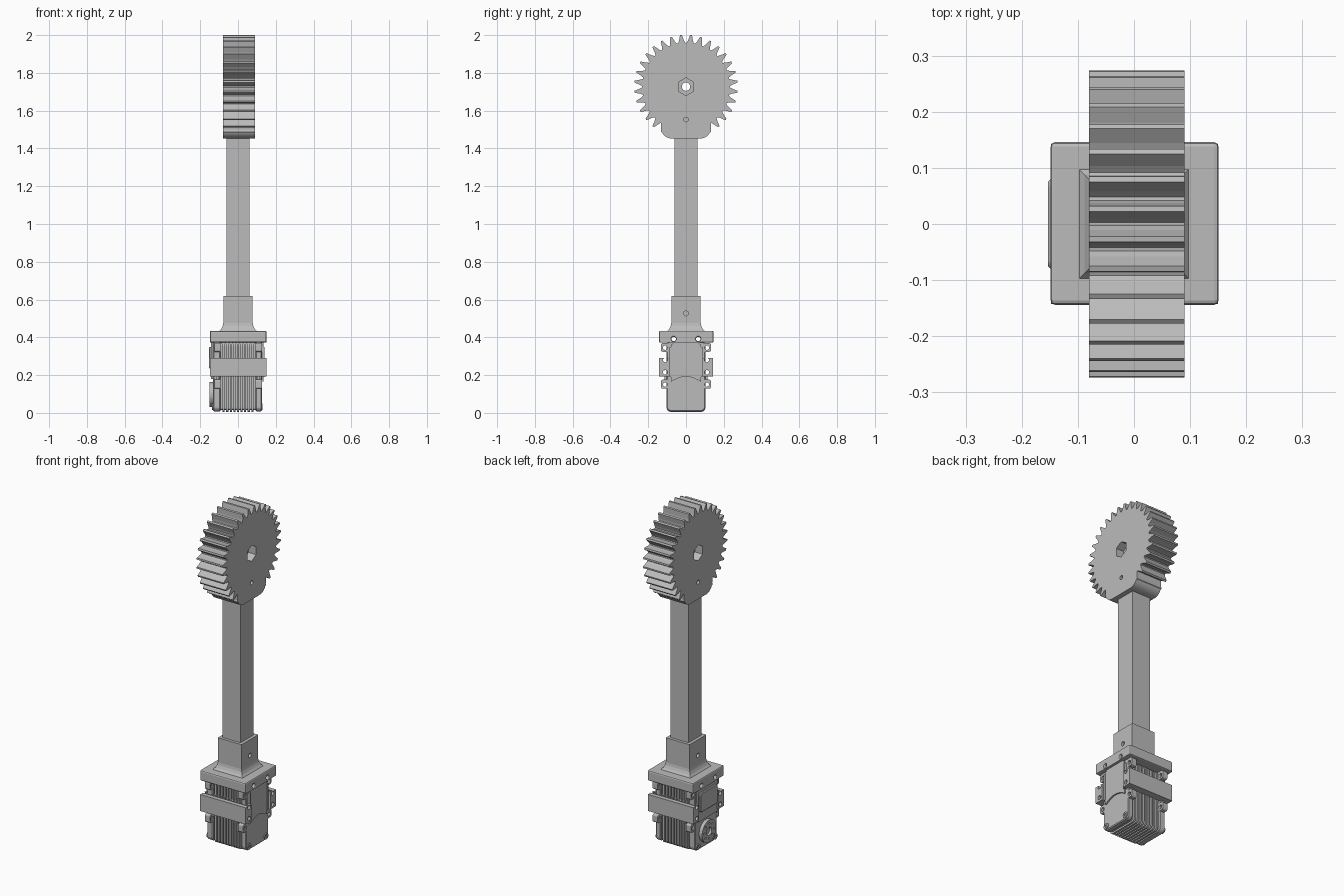
import bpy, bmesh, math
from math import sin, cos, pi, radians

if "Cube" in bpy.data.objects:
    bpy.data.objects.remove(bpy.data.objects["Cube"], do_unlink=True)

grey = bpy.data.materials.new("plain grey")
grey.use_nodes = True
grey.diffuse_color = (0.5, 0.5, 0.5, 1)
grey.node_tree.nodes["Principled BSDF"].inputs["Base Color"].default_value = (0.5, 0.5, 0.5, 1)


def loft(name, rings):
    """Skin a list of equal-length point rings and cap both ends."""
    bm = bmesh.new()
    rows = [[bm.verts.new(p) for p in ring] for ring in rings]
    n = len(rows[0])
    for a, b in zip(rows, rows[1:]):
        for i in range(n):
            bm.faces.new((a[i], a[(i + 1) % n], b[(i + 1) % n], b[i]))
    bm.faces.new(rows[0])
    bm.faces.new(rows[-1])
    bmesh.ops.recalc_face_normals(bm, faces=bm.faces)
    mesh = bpy.data.meshes.new(name)
    bm.to_mesh(mesh)
    bm.free()
    mesh.materials.append(grey)
    ob = bpy.data.objects.new(name, mesh)
    bpy.context.collection.objects.link(ob)
    return ob


def prism(name, pts, x0, x1):
    return loft(name, [[(x, y, z) for y, z in pts] for x in (x0, x1)])


def rect(y0, y1, z0, z1):
    return [(y0, z0), (y1, z0), (y1, z1), (y0, z1)]


def box(name, x0, x1, y0, y1, z0, z1):
    return prism(name, rect(y0, y1, z0, z1), x0, x1)


def circle(y, z, r, n=20, turn=0.0):
    return [(y + r * cos(turn + 2 * pi * i / n), z + r * sin(turn + 2 * pi * i / n)) for i in range(n)]


def rounded(y0, y1, z0, z1, r, n=5):
    pts = []
    corners = [(y1 - r, z1 - r), (y0 + r, z1 - r), (y0 + r, z0 + r), (y1 - r, z0 + r)]
    for k, (cy, cz) in enumerate(corners):
        for i in range(n + 1):
            a = (k + i / n) * pi / 2
            pts.append((cy + r * cos(a), cz + r * sin(a)))
    return pts


def combine(ob, other, operation):
    """Boolean another object into ob and discard it."""
    other.hide_render = True
    mod = ob.modifiers.new("combine", 'BOOLEAN')
    mod.operation, mod.solver, mod.object = operation, 'EXACT', other
    bpy.context.view_layer.objects.active = ob
    bpy.ops.object.modifier_apply(modifier=mod.name)
    bpy.data.objects.remove(other, do_unlink=True)


def cut(ob, pts, x0=-0.3, x1=0.3):
    combine(ob, prism("cutter", pts, x0, x1), 'DIFFERENCE')


def bevel(ob, width, segments=2):
    mod = ob.modifiers.new("soft edges", 'BEVEL')
    mod.width, mod.segments = width, segments
    mod.limit_method, mod.angle_limit = 'ANGLE', radians(40)


# Gear wheel with a rounded foot
TEETH, GZ = 32, 1.727
outline = []
for t in range(TEETH):
    mid = pi / 2 - pi / TEETH + t * 2 * pi / TEETH
    for off, r in ((-0.085, 0.232), (-0.055, 0.245), (-0.018, 0.274),
                   (0.018, 0.274), (0.055, 0.245), (0.085, 0.232)):
        outline.append((r * cos(mid + off), GZ + r * sin(mid + off)))
gear = prism("gear_wheel", outline, -0.08, 0.09)
combine(gear, prism("gear_foot", rounded(-0.132, 0.132, 1.453, 1.6, 0.055, 8), -0.08, 0.09), 'UNION')
cut(gear, circle(0, GZ, 0.022, 24))
for x0, x1 in ((-0.2, -0.03), (0.04, 0.2)):
    cut(gear, circle(0, GZ, 0.047, 6, pi / 2), x0, x1)
for x0, x1 in ((-0.2, -0.06), (0.07, 0.2)):
    cut(gear, circle(0, 1.553, 0.012), x0, x1)

# Square shaft
box("square_shaft", -0.06, 0.06, -0.061, 0.061, 0.46, 1.5)

# Sleeve flaring into the mounting plate
sleeve_rings = []
for half, z in ((0.1, 0.43), (0.096, 0.436), (0.088, 0.445), (0.081, 0.46), (0.078, 0.475), (0.078, 0.62)):
    sleeve_rings.append([(sx * half, sy * half, z) for sx, sy in ((-1, -1), (1, -1), (1, 1), (-1, 1))])
sleeve = loft("shaft_sleeve", sleeve_rings)
for x0, x1 in ((-0.2, -0.062), (0.062, 0.2)):
    cut(sleeve, circle(0, 0.527, 0.013), x0, x1)

# Mounting plate and the two clamp bands
plate = box("mounting_plate", -0.149, 0.151, -0.144, 0.146, 0.372, 0.434)
for s in (-1, 1):
    cut(plate, circle(s * 0.065, 0.391, 0.012))
bevel(plate, 0.008)
for s, side in ((-1, "front"), (1, "back")):
    band = box(side + "_clamp_band", -0.148, 0.15, *sorted((s * 0.088, s * 0.143)), 0.192, 0.29)
    for z in (0.215, 0.28):
        cut(band, circle(s * 0.11, z, 0.012))
    bevel(band, 0.003, 1)

# Motor case: a core, cooling fins and two end caps
prism("motor_core", rounded(-0.09, 0.09, 0.014, 0.372, 0.015), -0.1, 0.1)
for i in range(9):
    x = -0.076 + i * 0.019
    prism("cooling_fin", rounded(-0.102, 0.102, 0.004, 0.372, 0.022), x - 0.0055, x + 0.0055)
for name, x0, x1 in (("right_end_cap", -0.132, -0.092), ("left_end_cap", 0.093, 0.126)):
    cap = prism(name, rounded(-0.104, 0.104, 0.008, 0.38, 0.026), x0, x1)
    bevel(cap, 0.005, 1)

# Mounting lugs along the case edges
for s in (-1, 1):
    for x0, x1 in ((-0.124, -0.092), (0.093, 0.126)):
        for z in (0.15, 0.345):
            lug = prism("mounting_lug", rounded(*sorted((s * 0.085, s * 0.132)), z - 0.022, z + 0.026, 0.01), x0, x1)
            cut(lug, circle(s * 0.11, z, 0.012))
        box("lug_web", x0 + 0.01, x1 - 0.01, *sorted((s * 0.095, s * 0.115)), 0.165, 0.2)

# Left cover with an arched lower edge
arch = [(-0.08 + 0.16 * i / 12, 0.165 + 0.027 * sin(pi * i / 12)) for i in range(13)]
cover = prism("left_cover", arch + [(0.08, 0.36), (0.065, 0.372), (-0.065, 0.372), (-0.08, 0.36)], 0.12, 0.135)
for s in (-1, 1):
    prism("cover_rib", rect(s * 0.082 - 0.005, s * 0.082 + 0.005, 0.19, 0.35), 0.12, 0.14)

# Corner screws on both ends
for s in (-1, 1):
    for x0, x1 in ((-0.138, -0.12), (0.12, 0.131)):
        screw = prism("corner_screw", circle(s * 0.08, 0.032, 0.018), x0, x1)
        cut(screw, circle(s * 0.08, 0.032, 0.009, 6), *((-0.2, -0.13) if x0 < 0 else (0.124, 0.2)))

# Right side: output horn and raised cover
horn = prism("output_horn", circle(0, 0.098, 0.066, 32), -0.152, -0.125)
cut(horn, circle(0, 0.098, 0.024, 24), -0.3, -0.138)
for k in range(8):
    a = k * pi / 4
    cut(horn, circle(0.045 * cos(a), 0.098 + 0.045 * sin(a), 0.007, 10), -0.3, -0.14)
cover = prism("right_cover", rounded(-0.08, 0.08, 0.235, 0.35, 0.015), -0.153, -0.125)
bevel(cover, 0.004, 1)
box("right_cover_base", -0.142, -0.125, -0.09, 0.09, 0.18, 0.372)
